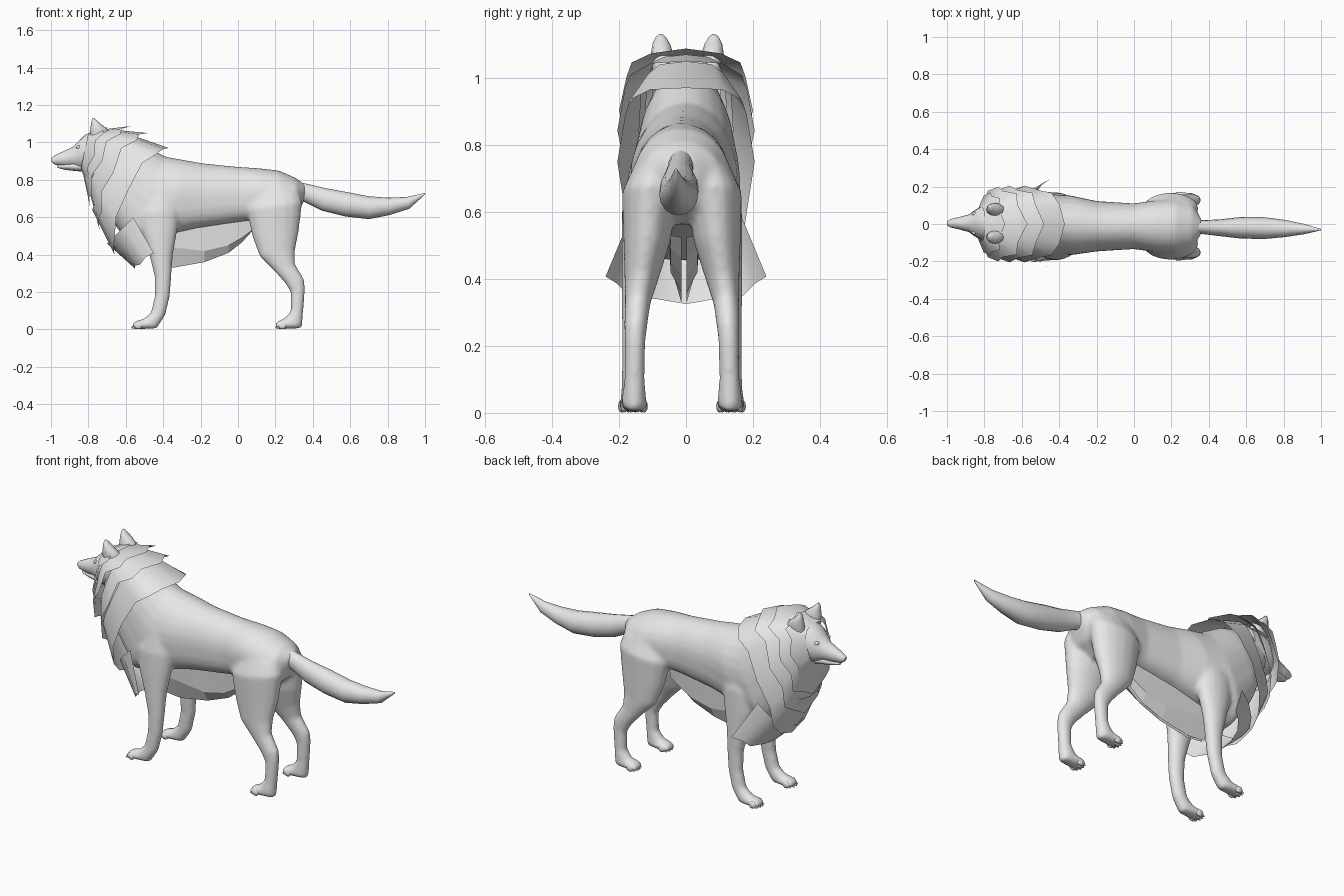
import bpy
import bmesh
from math import sin, cos, pi, radians, copysign
from mathutils import Vector

cube = bpy.data.objects.get("Cube")
if cube:
    bpy.data.objects.remove(cube, do_unlink=True)

# One plain colour for the whole animal
grey = bpy.data.materials.new("light grey fur")
grey.use_nodes = True
grey.diffuse_color = (0.8, 0.8, 0.8, 1)
grey.node_tree.nodes["Principled BSDF"].inputs["Base Color"].default_value = grey.diffuse_color


def finish(name, bm, angle=45):
    """Turn a bmesh into a named, smooth shaded object."""
    bmesh.ops.recalc_face_normals(bm, faces=bm.faces)
    mesh = bpy.data.meshes.new(name)
    bm.to_mesh(mesh)
    bm.free()
    mesh.materials.append(grey)
    mesh.shade_smooth()
    mesh.set_sharp_from_angle(angle=radians(angle))
    obj = bpy.data.objects.new(name, mesh)
    bpy.context.collection.objects.link(obj)
    return obj


def oval(first, second, width, y, angle, power=1.0):
    """Point on an oval that spans two side-profile points (x, z); low power is boxier."""
    a, b = Vector(first), Vector(second)
    across = copysign(abs(cos(angle)) ** power, cos(angle))
    along = copysign(abs(sin(angle)) ** power, sin(angle))
    p = (a + b) / 2 + (a - b) / 2 * along
    return Vector((p.x, y + width * across, p.y))


def loft(bm, rings, side=1, middle=0.0, sides=16, belly=1.0):
    """Closed skin through ovals: (x, z), (x, z), half width, y offset."""
    loops = []
    for first, second, width, y in rings:
        loops.append([bm.verts.new(oval(first, second, width, middle + side * y, 2 * pi * i / sides,
                                        belly if i > sides / 2 else 1)) for i in range(sides)])
    for lower, upper in zip(loops, loops[1:]):
        for i in range(sides):
            j = (i + 1) % sides
            bm.faces.new((lower[i], lower[j], upper[j], upper[i]))
    bm.faces.new(loops[0])
    bm.faces.new(loops[-1])


def ball(bm, place, size):
    made = bmesh.ops.create_uvsphere(bm, u_segments=10, v_segments=6, radius=1)
    for v in made["verts"]:
        v.co = Vector(place) + Vector([c * s for c, s in zip(v.co, size)])


def collar(name, start, end, steps, retreat, jag, arc=(0, 2 * pi), power=0.6):
    """Open fur layer with a ragged trailing edge, shorter at the sides."""
    bm = bmesh.new()
    root, tips = [], []
    for i in range(steps + 1):
        t = arc[0] + (arc[1] - arc[0]) * i / steps
        a, b = oval(*start, 0, t, power), oval(*end, 0, t, power)
        reach = 1 - retreat * cos(t) ** 2 - (jag if i % 2 else 0)
        tip = a.lerp(b, reach)
        tip.y = b.y * (0.93 if i % 2 else 1)
        root.append(bm.verts.new(a))
        tips.append(bm.verts.new(tip))
    for i in range(steps):
        bm.faces.new((root[i], root[i + 1], tips[i + 1], tips[i]))
    bmesh.ops.remove_doubles(bm, verts=bm.verts, dist=0.0001)
    finish(name, bm, 35)


MID = -0.012
SIDES = (("near", -1), ("far", 1))

# Torso and legs with paws, fused into one smooth skin
torso = [
    ((-.70, 1.05), (-.80, .86), .09, .012),
    ((-.52, 1.0), (-.70, .62), .14, .012),
    ((-.39, .925), (-.58, .45), .165, .01),
    ((-.28, .905), (-.40, .5), .16, .005),
    ((-.18, .888), (-.22, .54), .135, 0),
    ((0, .87), (0, .572), .122, 0),
    ((.12, .862), (.1, .585), .138, 0),
    ((.22, .85), (.24, .56), .145, 0),
    ((.31, .81), (.32, .62), .115, 0),
    ((.365, .77), (.35, .68), .045, 0),
]
hind_leg = [
    ((.16, .81), (.27, .79), .02, .06),
    ((.095, .75), (.325, .74), .055, .085),
    ((.045, .64), (.345, .68), .084, .095),
    ((.075, .5), (.325, .52), .07, .105),
    ((.115, .39), (.305, .42), .052, .12),
    ((.195, .31), (.305, .35), .039, .132),
    ((.25, .25), (.354, .27), .035, .138),
    ((.281, .2), (.36, .22), .031, .14),
    ((.281, .1), (.35, .1), .031, .142),
    ((.25, .06), (.342, .006), .038, .143),
    ((.222, .05), (.222, .001), .043, .143),
    ((.2, .034), (.2, .003), .034, .143),
]
fore_leg = [
    ((-.43, .84), (-.37, .82), .02, .08),
    ((-.48, .76), (-.33, .75), .05, .1),
    ((-.53, .63), (-.31, .63), .064, .115),
    ((-.515, .52), (-.325, .52), .056, .125),
    ((-.475, .4), (-.347, .4), .046, .135),
    ((-.446, .28), (-.356, .28), .038, .142),
    ((-.446, .18), (-.363, .18), .033, .146),
    ((-.466, .09), (-.388, .075), .033, .148),
    ((-.505, .058), (-.435, .004), .036, .15),
    ((-.54, .048), (-.54, .001), .042, .15),
    ((-.565, .034), (-.565, .003), .034, .15),
]
bm = bmesh.new()
loft(bm, torso, middle=MID, sides=24, belly=0.7)
for label, side in SIDES:
    loft(bm, hind_leg, side, MID)
    loft(bm, fore_leg, side, MID)
body = finish("torso_and_legs", bm)
remesh = body.modifiers.new("fuse", "REMESH")
remesh.mode = "VOXEL"
remesh.voxel_size = 0.009
remesh.use_smooth_shade = True
smooth = body.modifiers.new("soften", "SMOOTH")
smooth.factor = 0.5
smooth.iterations = 14

# Toes and claws
for label, side in SIDES:
    for kind, toe, y in (("front", -.552, .15), ("hind", .218, .143)):
        bm = bmesh.new()
        for k in range(4):
            outward = k - 1.5
            across = MID + side * y + outward * .02
            ahead = toe + abs(outward) * .008
            ball(bm, (ahead + .008, across, .02), (.022, .011, .019))
            ball(bm, (ahead - .014, across, .012), (.01, .004, .006))
        finish(kind + "_toes_" + label, bm)

# Tail
bm = bmesh.new()
loft(bm, [
    ((.27, .80), (.29, .69), .045, 0),
    ((.38, .776), (.36, .68), .037, -.005),
    ((.47, .755), (.45, .635), .045, -.008),
    ((.58, .735), (.57, .605), .058, -.008),
    ((.70, .712), (.70, .59), .058, -.01),
    ((.80, .705), (.81, .612), .046, -.012),
    ((.90, .708), (.915, .645), .028, -.015),
    ((1.0, .73), (.998, .72), .004, -.018),
], middle=MID)
finish("tail", bm)

# Head with muzzle and lower jaw
bm = bmesh.new()
loft(bm, [
    ((-1.0, .915), (-.995, .893), .012, 0),
    ((-.985, .928), (-.98, .882), .022, 0),
    ((-.93, .955), (-.94, .873), .033, 0),
    ((-.885, .975), (-.88, .87), .047, 0),
    ((-.855, 1.005), (-.85, .855), .07, 0),
    ((-.82, 1.04), (-.82, .845), .088, 0),
    ((-.76, 1.065), (-.76, .84), .098, 0),
    ((-.68, 1.065), (-.70, .85), .1, 0),
], middle=.004, sides=20)
finish("head", bm)
bm = bmesh.new()
loft(bm, [
    ((-.968, .88), (-.964, .864), .014, 0),
    ((-.92, .89), (-.92, .853), .028, 0),
    ((-.82, .9), (-.82, .842), .055, 0),
], middle=.004)
finish("lower_jaw", bm)

# Ears and eyes
for label, side in SIDES:
    bm = bmesh.new()
    loft(bm, [
        ((-.79, 1.0), (-.68, 1.03), .034, .068),
        ((-.79, 1.065), (-.70, 1.075), .034, .075),
        ((-.785, 1.105), (-.735, 1.1), .026, .078),
        ((-.78, 1.125), (-.758, 1.12), .015, .079),
        ((-.776, 1.132), (-.768, 1.13), .005, .079),
    ], side, .004, 12)
    finish("ear_" + label, bm)
    bm = bmesh.new()
    ball(bm, (-.853, .004 + side * .05, .975), (.014, .012, .01))
    finish("eye_" + label, bm)

# Layered mane
collar("face_ruff", ((-.80, 1.05), (-.84, .86), .09), ((-.69, 1.085), (-.80, .76), .17), 16, .3, .25)
collar("upper_mane", ((-.76, 1.065), (-.83, .84), .1), ((-.57, 1.088), (-.79, .65), .2), 16, .4, .2)
collar("middle_mane", ((-.68, 1.07), (-.80, .76), .12), ((-.48, 1.05), (-.74, .53), .205), 16, .42, .15)
collar("lower_mane", ((-.60, 1.05), (-.78, .64), .14), ((-.37, .97), (-.66, .40), .205), 16, .4, .04)
collar("chest_fringe", ((-.42, .74), (-.70, .46), .16), ((-.35, .49), (-.55, .325), .24), 8, 0, .06,
       (pi, 2 * pi), 1)

# Hanging belly fur: two creased sheets that close in towards the bottom
for label, side in SIDES:
    bm = bmesh.new()
    rows = []
    for x, fold, hem in ((-.45, .45, .34), (-.35, .44, .33), (-.18, .42, .36),
                         (-.05, .45, .41), (.02, .49, .465), (.075, .53, .525)):
        rows.append([bm.verts.new((x, MID / 2 + side * y, z))
                     for y, z in ((.05, .61), (.04, fold), (.008, hem))])
    for a, b in zip(rows, rows[1:]):
        for k in range(2):
            bm.faces.new((a[k], a[k + 1], b[k + 1], b[k]))
    finish("belly_fur_" + label, bm, 10)
